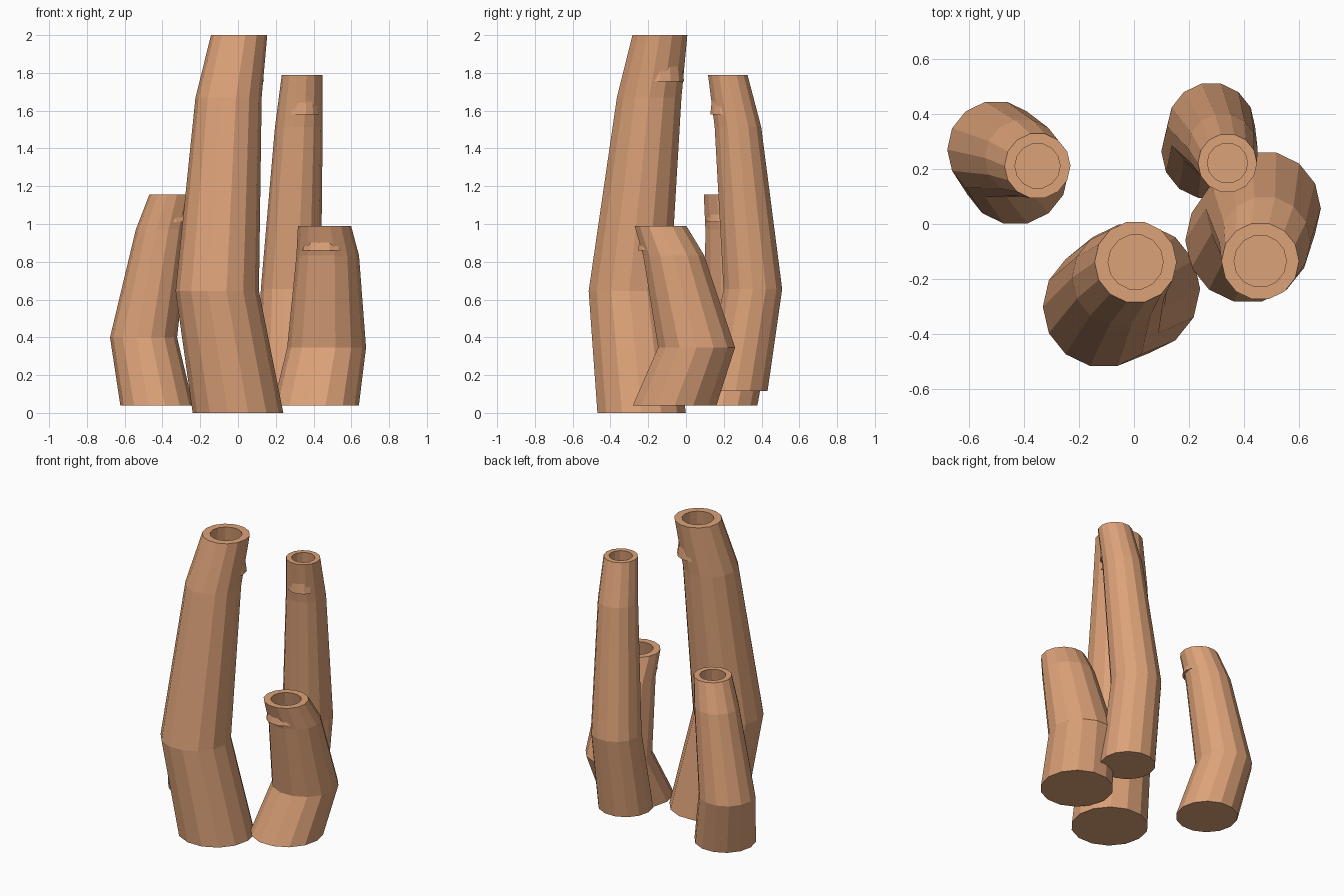
import bpy, bmesh
from math import cos, sin, tau

if "Cube" in bpy.data.objects:
    bpy.data.objects.remove(bpy.data.objects["Cube"])

SIDES = 14
mat = bpy.data.materials.new("tube_sponge")
mat.diffuse_color = (0.72, 0.36, 0.19, 1)
mat.use_nodes = True
mat.node_tree.nodes["Principled BSDF"].inputs["Base Color"].default_value = mat.diffuse_color


def ring(bm, x, y, z, r):
    return [bm.verts.new((x + r * cos(tau * i / SIDES), y + r * sin(tau * i / SIDES), z))
            for i in range(SIDES)]


def tube(name, r, z0, z1, path, mouth, floor_z):
    """Bent, tapering tube; path holds the (x, y) centres of its four rings."""
    bm = bmesh.new()
    rings = []
    for (x, y), t, k in zip(path, (0, 0.3225, 0.835, 1), (1, 0.92, 0.73, 0.62)):
        rings.append(ring(bm, x, y, z0 + (z1 - z0) * t, r * k))
    # rim and hollow mouth; its floor is wide and breaks through the bent wall
    x, y = path[-1]
    rings.append(ring(bm, x, y, z1, mouth))
    rings.append(ring(bm, x, y, floor_z, r * 0.545))
    for a, b in zip(rings, rings[1:]):
        for i in range(SIDES):
            j = (i + 1) % SIDES
            bm.faces.new((a[i], a[j], b[j], b[i]))
    bm.faces.new(rings[0][::-1])
    bm.faces.new(rings[-1])
    me = bpy.data.meshes.new(name)
    bm.to_mesh(me)
    bm.free()
    me.materials.append(mat)
    bpy.context.collection.objects.link(bpy.data.objects.new(name, me))


# four tubes of the cluster
tube("tall_tube", 0.24, 0, 2.0,
     [(0, -0.235), (-0.11, -0.3), (-0.05, -0.195), (0.006, -0.138)], 0.1, 1.755)
tube("back_tube", 0.173, 0.115, 1.79,
     [(0.272, 0.263), (0.28, 0.354), (0.322, 0.275), (0.339, 0.221)], 0.073, 1.581)
tube("left_tube", 0.193, 0.04, 1.155,
     [(-0.43, 0.19), (-0.5, 0.27), (-0.4, 0.24), (-0.35, 0.211)], 0.082, 1.01)
tube("right_tube", 0.227, 0.04, 0.99,
     [(0.413, -0.06), (0.469, 0.056), (0.475, -0.065), (0.458, -0.135)], 0.095, 0.86)
